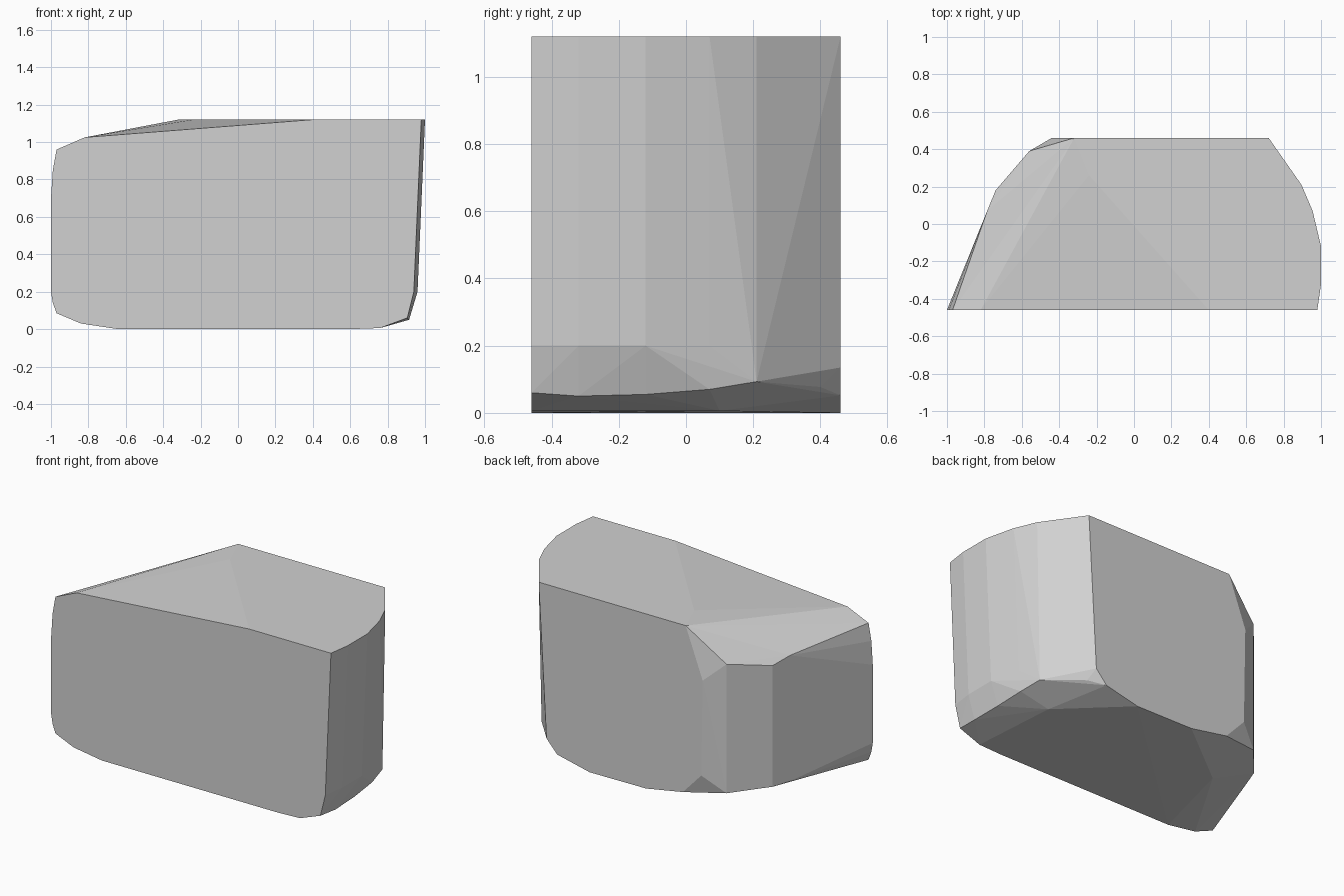
import bpy
import bmesh

old = bpy.data.objects.get("Cube")
if old:
    bpy.data.objects.remove(old, do_unlink=True)

DEPTH = 0.46
TOP = 1.12

grey = bpy.data.materials.new("light grey")
grey.use_nodes = True
colour = (0.64, 0.64, 0.64, 1)
grey.diffuse_color = colour
grey.node_tree.nodes["Principled BSDF"].inputs["Base Color"].default_value = colour

# Flat front and back outlines (x, z)
front = [(-.64, 0), (-.84, .03), (-.97, .085), (-.99, .14), (-1, .2), (-1, .7),
         (-.99, .85), (-.97, .96), (-.82, 1.025), (.4, TOP), (.98, TOP),
         (.94, .2), (.905, .06), (.76, .006), (.6, 0)]
back = [(.72, TOP), (.665, .135), (.59, .052), (.36, 0), (-.04, .003),
        (-.3, .05), (-.43, .19), (-.44, .8), (-.32, TOP)]

# Leaning right wall: (y, x at top, x at crease, height of crease)
right_wall = [(-.32, 1, .915, .05), (-.12, 1, .91, .055),
              (.07, .955, .9, .07), (.21, .895, .875, .093)]

# Rounded left wall (x, y, lower z, upper z)
left_wall = [(-.56, .39, .085, .91), (-.74, .18, .095, .87), (-.785, .07, .1, .905)]

points = [(x, -DEPTH, z) for x, z in front] + [(x, DEPTH, z) for x, z in back]
for y, x_top, x_low, z_low in right_wall:
    points += [(x_top, y, TOP), (x_top - .04, y, .2), (x_low, y, z_low)]
for x, y, z_low, z_high in left_wall:
    points += [(x, y, z_low), (x, y, z_high)]

# Top ridge, rear right corner and edge of the flat underside
points += [(-.24, .26, TOP), (.684, .4, .077), (.72, .1, .006), (-.5, .1, .006)]

# Wrap the outlines into one solid block
bm = bmesh.new()
for p in points:
    bm.verts.new(p)
result = bmesh.ops.convex_hull(bm, input=bm.verts[:])
spare = {g for g in result["geom_interior"] + result["geom_unused"]
         if isinstance(g, bmesh.types.BMVert)}
bmesh.ops.delete(bm, geom=list(spare), context="VERTS")
bmesh.ops.dissolve_limit(bm, angle_limit=0.01, verts=bm.verts[:], edges=bm.edges[:])
bmesh.ops.recalc_face_normals(bm, faces=bm.faces[:])

mesh = bpy.data.meshes.new("rounded_block")
bm.to_mesh(mesh)
bm.free()
mesh.materials.append(grey)
block = bpy.data.objects.new("rounded_block", mesh)
bpy.context.collection.objects.link(block)

# Soften shallow facets, keep the main edges crisp
bpy.ops.object.select_all(action="DESELECT")
block.select_set(True)
bpy.context.view_layer.objects.active = block
bpy.ops.object.shade_flat()
